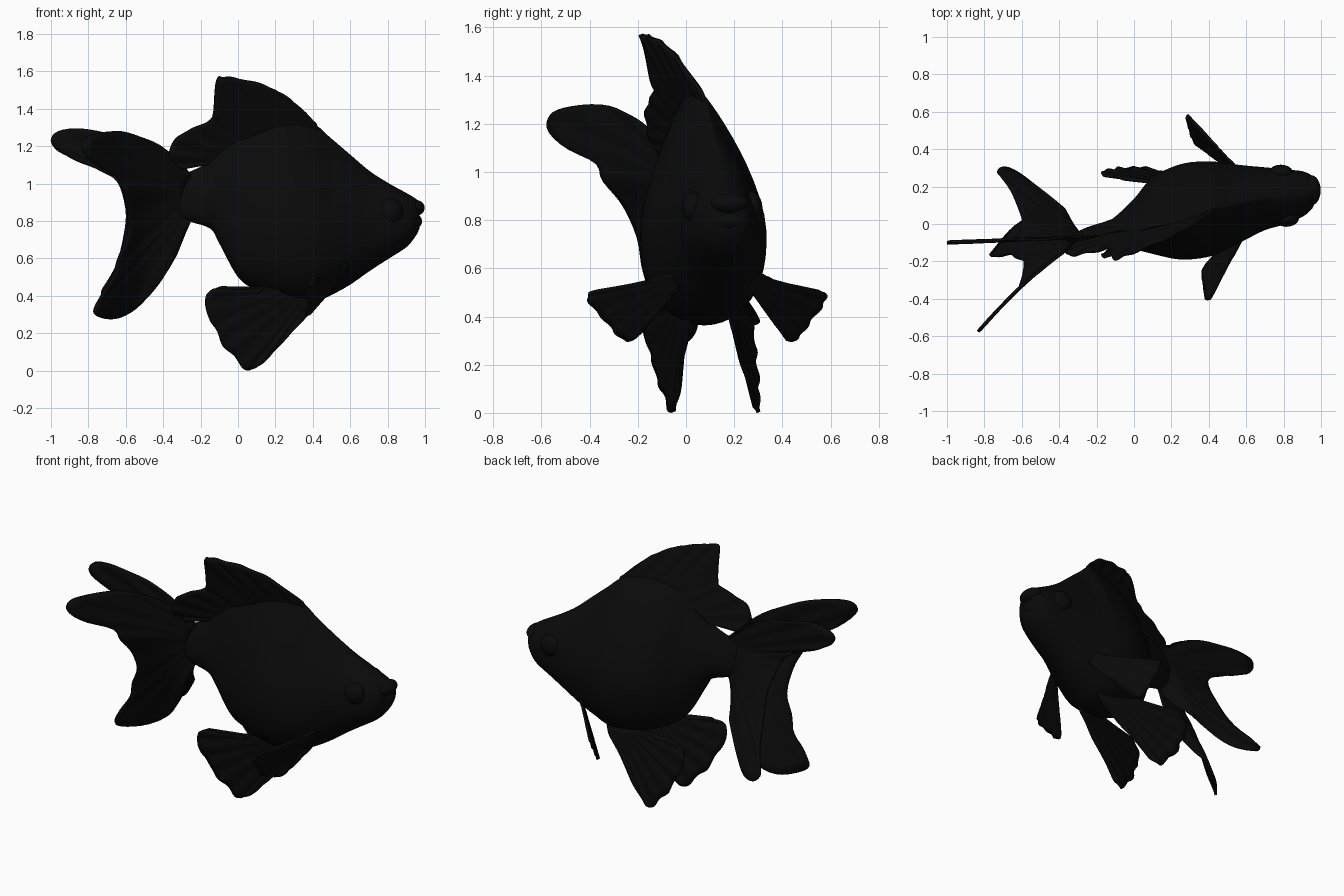
import bpy, bmesh, math
from mathutils import Vector

if "Cube" in bpy.data.objects:
    bpy.data.objects.remove(bpy.data.objects["Cube"])

black = bpy.data.materials.new("matte_black")
black.use_nodes = True
black.diffuse_color = (0.003, 0.003, 0.003, 1)
shader = black.node_tree.nodes["Principled BSDF"]
shader.inputs["Base Color"].default_value = black.diffuse_color
shader.inputs["Roughness"].default_value = 1.0
shader.inputs["Specular IOR Level"].default_value = 0.0


def resample(points, count):
    """Smooth curve through points of any dimension, evenly spaced by index."""
    pts = [Vector(p) for p in points]
    last = len(pts) - 1
    result = []
    for step in range(count):
        place = step / (count - 1) * last
        i = min(int(place), last - 1)
        t = place - i
        a, b, c, d = (pts[max(0, min(last, i + k))] for k in (-1, 0, 1, 2))
        result.append(b + (c - a) * (t / 2)
                      + (a * 2 - b * 5 + c * 4 - d) * (t * t / 2)
                      + (b * 3 - a - c * 3 + d) * (t ** 3 / 2))
    return result


def finish(name, bm):
    bmesh.ops.recalc_face_normals(bm, faces=bm.faces)
    for face in bm.faces:
        face.smooth = True
    mesh = bpy.data.meshes.new(name)
    bm.to_mesh(mesh)
    bm.free()
    mesh.materials.append(black)
    obj = bpy.data.objects.new(name, mesh)
    bpy.context.scene.collection.objects.link(obj)
    return obj


def skin(bm, rows, closed):
    """Join neighbouring rows of vertices with quads."""
    for low, high in zip(rows, rows[1:]):
        size = len(low)
        for j in range(size if closed else size - 1):
            k = (j + 1) % size
            bm.faces.new((low[j], low[k], high[k], high[j]))


def fin(name, root, rim, lift, ripple=0.005, waves=9, thickness=0.014):
    """Thin fan of rays running from a root line to a shaped rim."""
    bm = bmesh.new()
    rays, steps = 72, 12
    rows = []
    for j, (start, end) in enumerate(zip(resample(root, rays), resample(rim, rays))):
        row = []
        for i in range(steps + 1):
            s = i / steps
            point = lift(*start.lerp(end, s))
            wave = ripple * s * math.sin(2 * math.pi * waves * j / rays)
            row.append(bm.verts.new(point + Vector((0, wave, 0))))
        rows.append(row)
    skin(bm, rows, False)
    obj = finish(name, bm)
    solid = obj.modifiers.new("thickness", "SOLIDIFY")
    solid.thickness = thickness
    solid.offset = 0
    return obj


def side_plane(x0, y0, z0, slope_x, slope_z):
    """Place a side outline on a leaning plane."""
    return lambda x, z: Vector((x, y0 + slope_x * (x0 - x) + slope_z * (z - z0), z))


def right_tail(x, z):
    """Sweep outward to the rear, with the lower lobe curling inward."""
    u = max(0, -.27 - x)
    return Vector((x, -.08 - .6 * u - .5 * u * u + .5 * max(0, .98 - z) * min(1, 4 * u), z))


def left_tail(x, z):
    """Stand upright above, with the lower lobe flaring outward."""
    u = max(0, -.27 - x)
    return Vector((x, -.07 - .04 * u + max(0, 1 - z) * (min(.3, 3 * u) + .75 * u), z))


def ball(name, centre, scale):
    bm = bmesh.new()
    bmesh.ops.create_uvsphere(bm, u_segments=32, v_segments=20, radius=1)
    bmesh.ops.scale(bm, vec=scale, verts=bm.verts)
    bmesh.ops.translate(bm, vec=centre, verts=bm.verts)
    return finish(name, bm)


# Body: sections of x, top, bottom, sideways centre, half width
stations = [
    (-.36, 1.06, .84, -.085, .008), (-.27, 1.06, .8, -.07, .045),
    (-.15, 1.12, .76, -.055, .07), (-.1, 1.17, .68, -.04, .08),
    (0, 1.25, .5, 0, .135), (.1, 1.3, .43, .045, .205),
    (.25, 1.335, .375, .065, .255), (.4, 1.32, .365, .08, .255),
    (.5, 1.24, .405, .095, .228), (.6, 1.155, .46, .115, .197),
    (.7, 1.07, .53, .135, .168), (.8, 1.005, .595, .145, .148),
    (.9, .95, .66, .16, .122), (.95, .92, .72, .17, .09),
    (.97, .9, .76, .18, .06)]
bm = bmesh.new()
rings = []
for x, top, bottom, centre, width in resample(stations, 85):
    middle = bottom + (top - bottom) * (.36 + .1 * max(0, x))
    head = max(0, min(1, (x - .5) / .3))
    lean = .06 * max(0, 1 - ((x - .12) / .3) ** 2)
    ring = []
    for k in range(48):
        angle = 2 * math.pi * k / 48
        up, across = math.sin(angle), math.cos(angle)
        t = abs(up)
        # pointed leaning back, round belly, rounder towards the head
        power = 1.55 + .45 * head
        profile = (1 - t ** power) ** (1 - .4 * head) if up > 0 else (1 - t ** 2.5) ** .5
        ridge = .04 * max(0, up) * abs(across)
        y = centre + math.copysign(width * (profile + ridge), across)
        y -= lean * max(0, up) ** 1.4
        z = middle + up * ((top - middle) if up > 0 else (middle - bottom))
        ring.append(bm.verts.new((x, y, z)))
    rings.append(ring)
skin(bm, rings, True)
bm.faces.new(rings[0])
bm.faces.new(rings[-1])
bmesh.ops.remove_doubles(bm, verts=bm.verts, dist=.0005)
finish("body", bm)

# Eyes and lips
ball("right_eye", (.815, .035, .85), (.068, .05, .068))
ball("left_eye", (.785, .272, .85), (.066, .045, .068))
ball("upper_lip", (.948, .18, .87), (.05, .08, .043))
ball("lower_lip", (.938, .18, .798), (.046, .07, .042))

# Dorsal fin
fin("dorsal_fin",
    [(.44, 1.26), (.2, 1.28), (0, 1.19), (-.13, 1.11)],
    [(.42, 1.32), (.3, 1.435), (.2, 1.5), (.1, 1.54), (0, 1.56), (-.07, 1.57),
     (-.115, 1.55), (-.13, 1.38), (-.16, 1.33), (-.25, 1.29), (-.33, 1.24),
     (-.365, 1.17), (-.35, 1.11), (-.3, 1.08)],
    side_plane(.42, .07, 1.31, -.337, -.3), thickness=.02)

# Twin tail fins
tail_root = [(-.25, 1.05), (-.29, .93), (-.25, .81)]
fin("right_tail_fin", tail_root,
    [(-.28, 1.06), (-.4, 1.19), (-.52, 1.25), (-.63, 1.28), (-.75, 1.27), (-.82, 1.24),
     (-.83, 1.18), (-.76, 1.1), (-.64, 1.03), (-.61, .95), (-.59, .86), (-.59, .72),
     (-.64, .6), (-.67, .5), (-.73, .4), (-.77, .32), (-.74, .285), (-.65, .28),
     (-.55, .33), (-.45, .43), (-.35, .58), (-.27, .8)],
    right_tail)
fin("left_tail_fin", tail_root,
    [(-.28, 1.06), (-.4, 1.17), (-.55, 1.24), (-.7, 1.27), (-.85, 1.295), (-.96, 1.28),
     (-1, 1.24), (-.98, 1.19), (-.9, 1.14), (-.78, 1.09), (-.68, 1.04), (-.63, .98),
     (-.6, .85), (-.61, .73), (-.65, .57), (-.71, .46), (-.73, .41), (-.68, .37),
     (-.58, .38), (-.48, .46), (-.36, .62), (-.27, .8)],
    left_tail)

# Pelvic fins
pelvic_root = [(.44, .4), (.3, .41), (.15, .45)]
pelvic_rim = [(.42, .35), (.3, .22), (.15, .06), (.08, .01), (.03, .01), (-.02, .08),
              (-.08, .13), (-.11, .21), (-.15, .27), (-.175, .36), (-.155, .42),
              (-.09, .445), (0, .43), (.1, .41)]
for side, y, slope_x, slope_z in (("right", 0, -.3, -.12), ("left", .19, .14, -.16)):
    fin(side + "_pelvic_fin", pelvic_root, pelvic_rim,
        side_plane(.4, y, .38, slope_x, slope_z))

# Pectoral fins, drawn as reach from the body and height
pectoral_root = [(-.07, .58), (-.07, .52)]
pectoral_rim = [(0, .57), (.1, .535), (.22, .51), (.29, .495), (.28, .45), (.22, .38),
                (.17, .32), (.12, .3), (.06, .38), (0, .49)]
for side, sign, x, y, slope, drop, size in (("right", -1, .57, -.1, -.43, .51, 1.05),
                                            ("left", 1, .53, .32, -.815, .4, .88)):
    fin(side + "_pectoral_fin", pectoral_root, pectoral_rim,
        lambda d, z: Vector((x + slope * d * size + drop * (z - .57), y + sign * d * size, z)))
